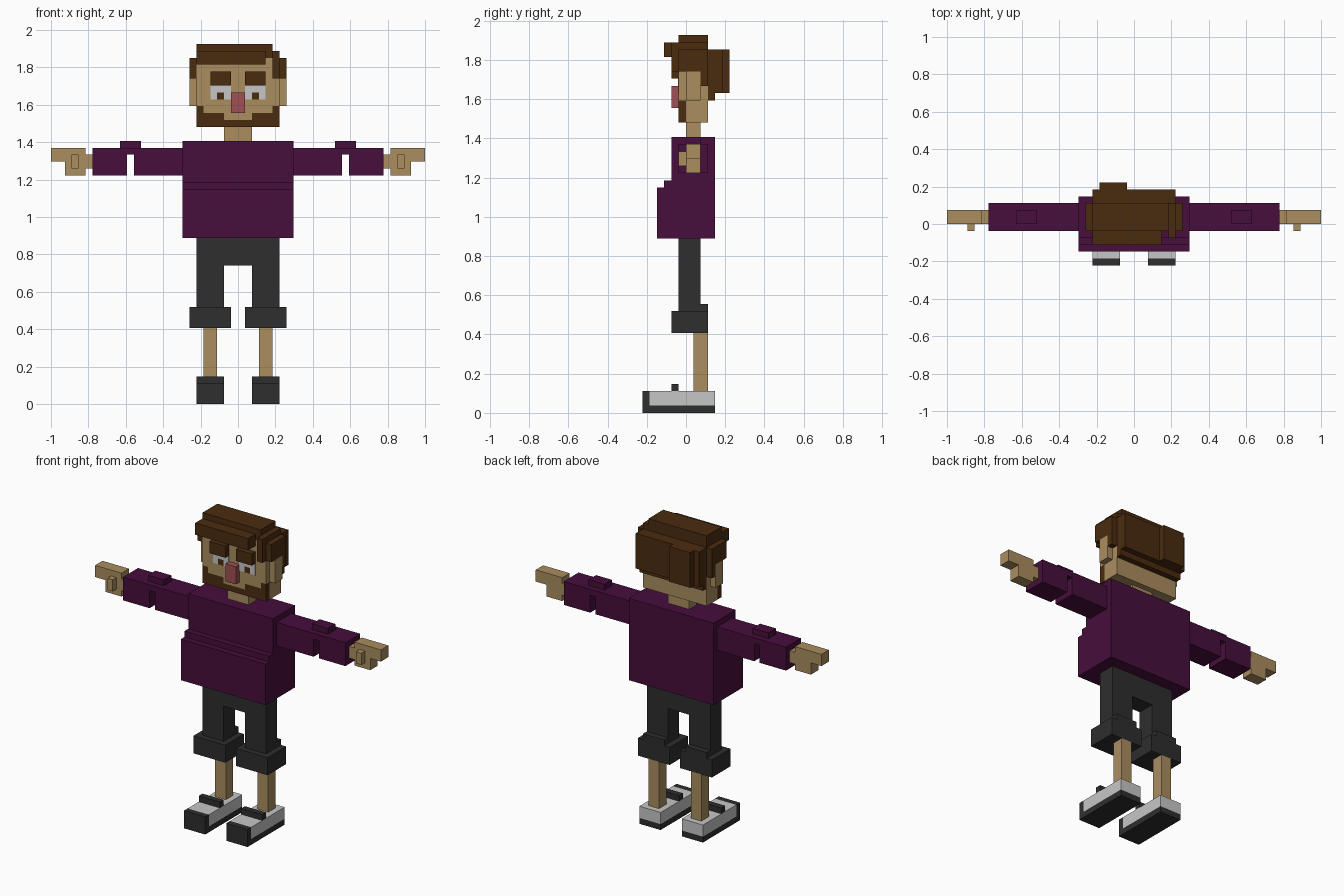
import bpy, bmesh

if "Cube" in bpy.data.objects:
    bpy.data.objects.remove(bpy.data.objects["Cube"])

U = 1 / 27  # one block


def material(name, rgb):
    m = bpy.data.materials.new(name)
    lin = [((c / 255 + 0.055) / 1.055) ** 2.4 for c in rgb]
    m.diffuse_color = (*lin, 1)
    m.use_nodes = True
    m.node_tree.nodes["Principled BSDF"].inputs["Base Color"].default_value = m.diffuse_color
    return m


SKIN = material("skin", (170, 141, 95))
PURPLE = material("purple", (71, 14, 60))
DARK = material("charcoal", (46, 46, 46))
LIGHT = material("light_grey", (198, 198, 198))
BROWN = material("brown", (74, 43, 15))
PINK = material("pink", (160, 80, 83))


def part(name, mat, boxes, mirror=False):
    """Boxes are (x0, x1, y0, y1, z0, z1) in blocks; mirror adds the other side."""
    if mirror:
        boxes = boxes + [(-b[1], -b[0], *b[2:]) for b in boxes]
    bm = bmesh.new()
    for x0, x1, y0, y1, z0, z1 in boxes:
        for v in bmesh.ops.create_cube(bm, size=1)["verts"]:
            v.co = ((x0 + (v.co.x + .5) * (x1 - x0)) * U,
                    (y0 + (v.co.y + .5) * (y1 - y0)) * U,
                    (z0 + (v.co.z + .5) * (z1 - z0)) * U)
    me = bpy.data.meshes.new(name)
    bm.to_mesh(me)
    bm.free()
    me.materials.append(mat)
    ob = bpy.data.objects.new(name, me)
    bpy.context.collection.objects.link(ob)
    return ob


# Shoes: dark sole, toe cap and strap around a light upper
part("shoe_soles", DARK, [(2, 6, -6, 4, 0, 1), (2, 6, -6, -5, 1, 3)], True)
part("shoe_uppers", LIGHT, [(2, 6, -5, 4, 1, 3)], True)
part("shoe_straps", DARK, [(2, 6, -2, -1, 3, 4)], True)

# Legs and shorts
part("shins", SKIN, [(3, 5, 1, 3, 3, 11)], True)
part("shorts_cuffs", DARK, [(1, 7, -2, 3, 11, 14), (2, 6, 2, 3, 14, 15)], True)
part("shorts_legs", DARK, [(2, 6, -1, 2, 14, 20)], True)
part("shorts_hips", DARK, [(-6, 6, -1, 2, 20, 24)])

# Sweater with stepped belly
part("sweater_body", PURPLE, [(-8, 8, -2, 4, 24, 38),
                              (-8, 8, -3, -2, 24, 32),
                              (-8, 8, -4, -3, 24, 31)])

# Sleeves with elbow slot and raised pad
part("sleeves", PURPLE, [(8, 15, -1, 3, 33, 37), (15, 16, -1, 3, 36, 37),
                         (16, 21, -1, 3, 33, 37), (14, 17, 0, 2, 37, 38)], True)

# Hands: wrist, palm, finger and thumb
part("hands", SKIN, [(21, 22, 0, 2, 34, 36), (22, 27, 0, 2, 35, 37),
                     (22, 25, 0, 2, 33, 35), (23, 24, -1, 0, 34, 36)], True)

# Head
part("neck", SKIN, [(-2, 2, 0, 2, 38, 40)])
part("head", SKIN, [(-6, 6, -1, 3, 43, 50), (-6, 6, 0, 3, 40, 43),
                    (-5, 5, -1, 0, 42, 43), (-2, 2, -1, 0, 41, 42)])
part("ears", SKIN, [(6, 7, 0, 2, 43, 47)], True)
part("nose", PINK, [(-1, 1, -2, -1, 42, 45)])
part("beard", BROWN, [(-6, 6, -1, 0, 40, 41), (2, 6, -1, 0, 41, 42),
                      (-6, -2, -1, 0, 41, 42), (5, 6, -1, 0, 42, 43),
                      (-6, -5, -1, 0, 42, 43)])
part("eyebrows", BROWN, [(1, 4, -2, -1, 46, 48)], True)

# Painted eyes as thin plates
part("eye_whites", LIGHT, [(1, 4, -1.1, -1, 45, 46), (1, 2, -1.1, -1, 44, 45),
                           (3, 4, -1.1, -1, 44, 45)], True)
part("pupils", BROWN, [(2, 3, -1.1, -1, 44, 45)], True)

# Hair: crown, fringe, side tuft, sides and back
part("hair_crown", BROWN, [(-6, 6, -1, 3, 50, 51), (-6, 5, -1, 3, 51, 52)])
part("hair_fringe", BROWN, [(-6, 4, -3, -1, 49, 51), (5, 6, -2, -1, 47, 51)])
part("hair_sides", BROWN, [(6, 7, -1, 3, 47, 50), (6, 7, 2, 3, 45, 47)], True)
part("hair_back", BROWN, [(-6, 6, 3, 4, 43, 50), (-6, 6, 4, 5, 44, 50),
                          (-5, -1, 5, 6, 44, 50)])
